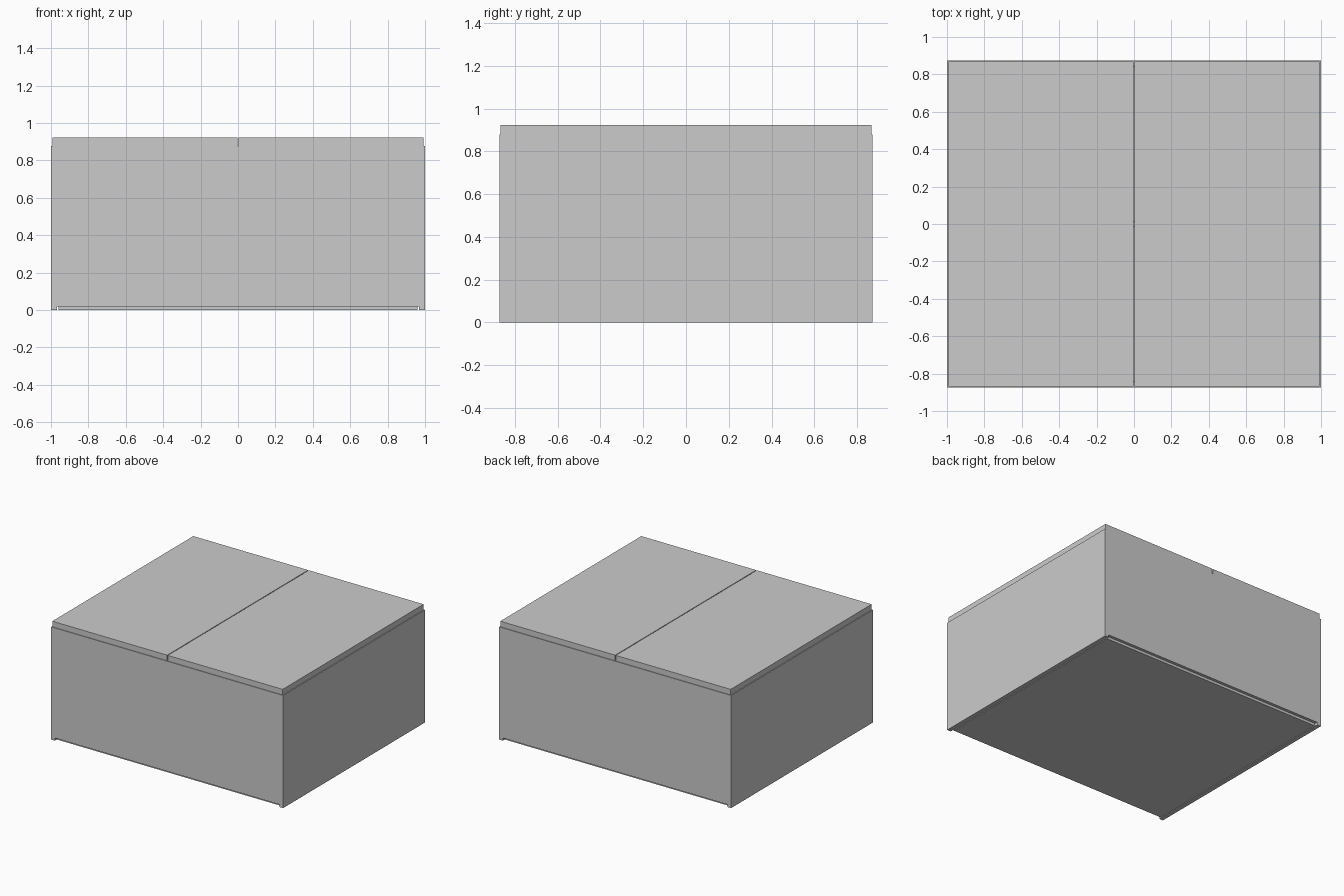
import bpy

if "Cube" in bpy.data.objects:
    bpy.data.objects.remove(bpy.data.objects["Cube"])

W, D, H = 1.0, 0.873, 0.878   # half width, half depth, carcass height
T = 0.033                     # panel thickness
BACK = 0.02                   # thin base panel


def box(name, x, y, z):
    """Box from (min, max) ranges on each axis."""
    bpy.ops.mesh.primitive_cube_add(size=1, location=[sum(r) / 2 for r in (x, y, z)])
    ob = bpy.context.object
    ob.name = name
    ob.scale = [r[1] - r[0] for r in (x, y, z)]
    bpy.ops.object.transform_apply(location=False, rotation=False, scale=True)
    return ob


def span(a, b):
    return (min(a, b), max(a, b))


for s, side, end in ((-1, "left", "front"), (1, "right", "back")):
    # Side panels reach the floor
    box(side + "_side_panel", span(s * W, s * (W - T)), (-D, D), (0, H))
    # End panels sit between the sides and stop above the base panel
    box(end + "_panel", (-W + T, W - T), span(s * D, s * (D - T)), (BACK, H))
    # Paired doors with a thin gap in the middle
    box(side + "_door", span(s * 0.003, s * 0.993), (-0.868, 0.868), (H, 0.922))

# Thin base panel, slightly inset from the edges
box("base_panel", (-0.961, 0.961), (-0.85, 0.85), (0, BACK))

# Inner shelf visible through the door gap
box("inner_shelf", (-W + T, W - T), (-T / 2, T / 2), (BACK, H - 0.01))
